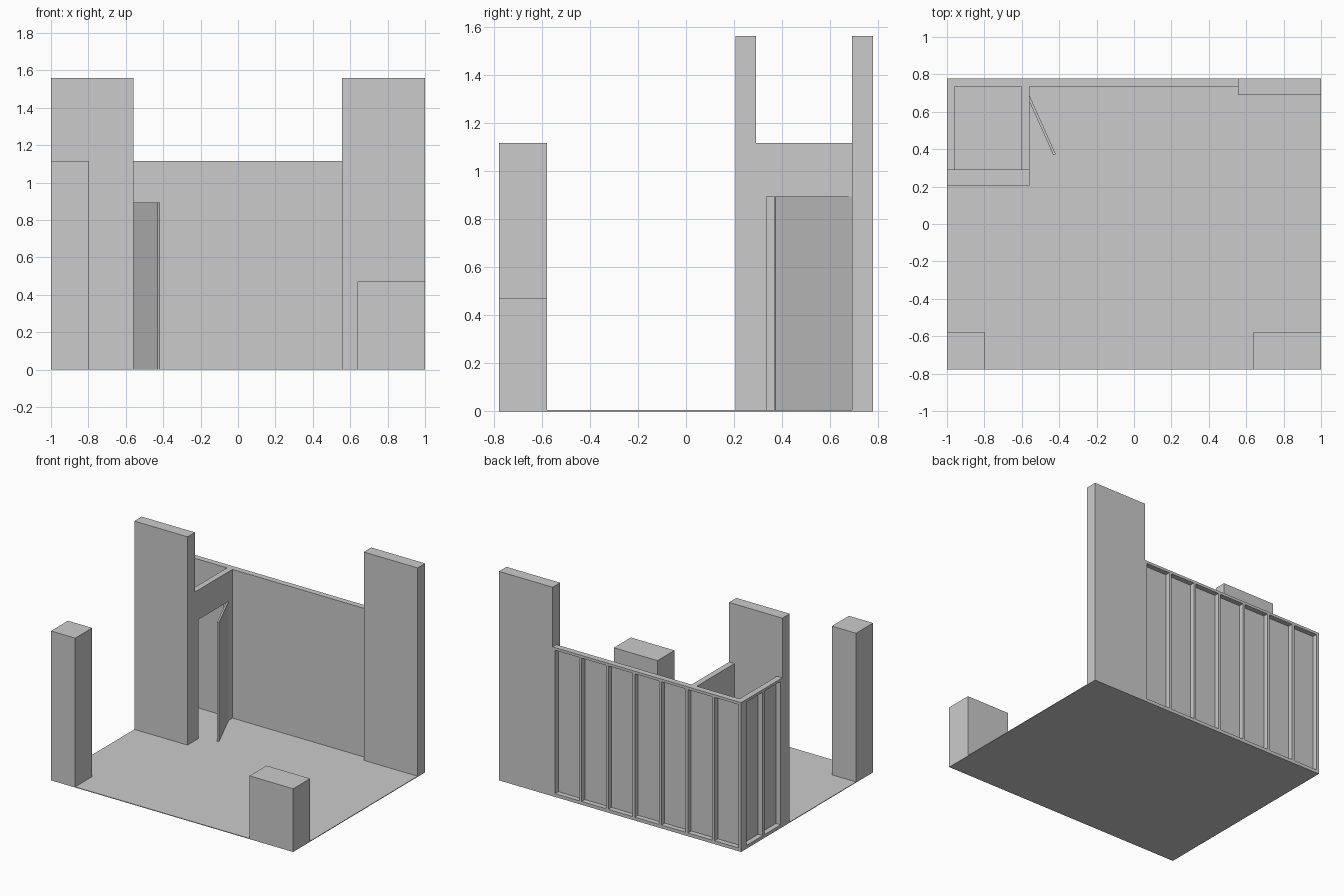
import bpy
import bmesh
from mathutils import Matrix, Vector

if "Cube" in bpy.data.objects:
    bpy.data.objects.remove(bpy.data.objects["Cube"])


def boxes(name, spans):
    """One object made of boxes given as (x0, x1, y0, y1, z0, z1)."""
    bm = bmesh.new()
    for x0, x1, y0, y1, z0, z1 in spans:
        centre = Vector((x0 + x1, y0 + y1, z0 + z1)) / 2
        size = (x1 - x0, y1 - y0, z1 - z0, 1)
        bmesh.ops.create_cube(bm, size=1, matrix=Matrix.Translation(centre) @ Matrix.Diagonal(size))
    mesh = bpy.data.meshes.new(name)
    bm.to_mesh(mesh)
    bm.free()
    obj = bpy.data.objects.new(name, mesh)
    bpy.context.collection.objects.link(obj)
    return obj


FLOOR = 0.005     # top of the floor
WALL = 1.115      # height of the low walls
TALL = 1.56       # height of the tall panels
DEPTH = 0.044     # wall frame depth
STUD = 0.02       # stud and rail width
SKIN = 0.006      # facing sheet thickness


def studs(start, end, count):
    step = (end - start - STUD) / (count - 1)
    return [(start + i * step, start + i * step + STUD) for i in range(count)]


# Floor
boxes("floor", [(-1, 1, -0.778, 0.778, 0, FLOOR)])

# Front display plinths and tall panels
boxes("tall_plinth", [(-1, -0.8, -0.778, -0.578, FLOOR, WALL)])
boxes("low_counter", [(0.64, 1, -0.778, -0.578, FLOOR, 0.472)])
boxes("left_tall_panel", [(-1, -0.56, 0.205, 0.292, FLOOR, TALL)])
boxes("right_tall_panel", [(0.556, 1, 0.69, 0.778, FLOOR, TALL)])

# Back wall: facing sheet in front, open frame behind
yb, ys = 0.778, 0.778 - DEPTH
boxes("back_wall_sheet", [(-1, 0.556, ys, ys + SKIN, FLOOR, WALL)])
boxes("back_wall_rails", [(-1, 0.556, ys + SKIN, yb, z, z + STUD) for z in (FLOOR, WALL - STUD)])
boxes("back_wall_studs", [(a, b, ys + SKIN, yb, FLOOR + STUD, WALL - STUD)
                          for a, b in studs(-1, 0.556, 8)])

# Left wall: sheet on the closet side, frame facing outward
xs = -1 + DEPTH
boxes("left_wall_sheet", [(xs - SKIN, xs, 0.292, ys, FLOOR, WALL)])
boxes("left_wall_rails", [(-1, xs - SKIN, 0.292, ys, z, z + STUD) for z in (FLOOR, WALL - STUD)])
boxes("left_wall_studs", [(-1, xs - SKIN, a, b, FLOOR + STUD, WALL - STUD)
                          for a, b in studs(0.292, ys, 3)])

# Closet door wall: two jambs and a header
boxes("door_wall", [(-0.604, -0.56, 0.292, 0.335, FLOOR, 0.893),
                    (-0.604, -0.56, 0.69, ys, FLOOR, 0.893),
                    (-0.604, -0.56, 0.292, ys, 0.893, WALL)])

# Door standing ajar, hinged at the back jamb
door = boxes("door", [(-0.014, 0, -0.347, 0, FLOOR, 0.893)])
door.location = (-0.56, 0.69, 0)
door.rotation_euler.z = 0.421
